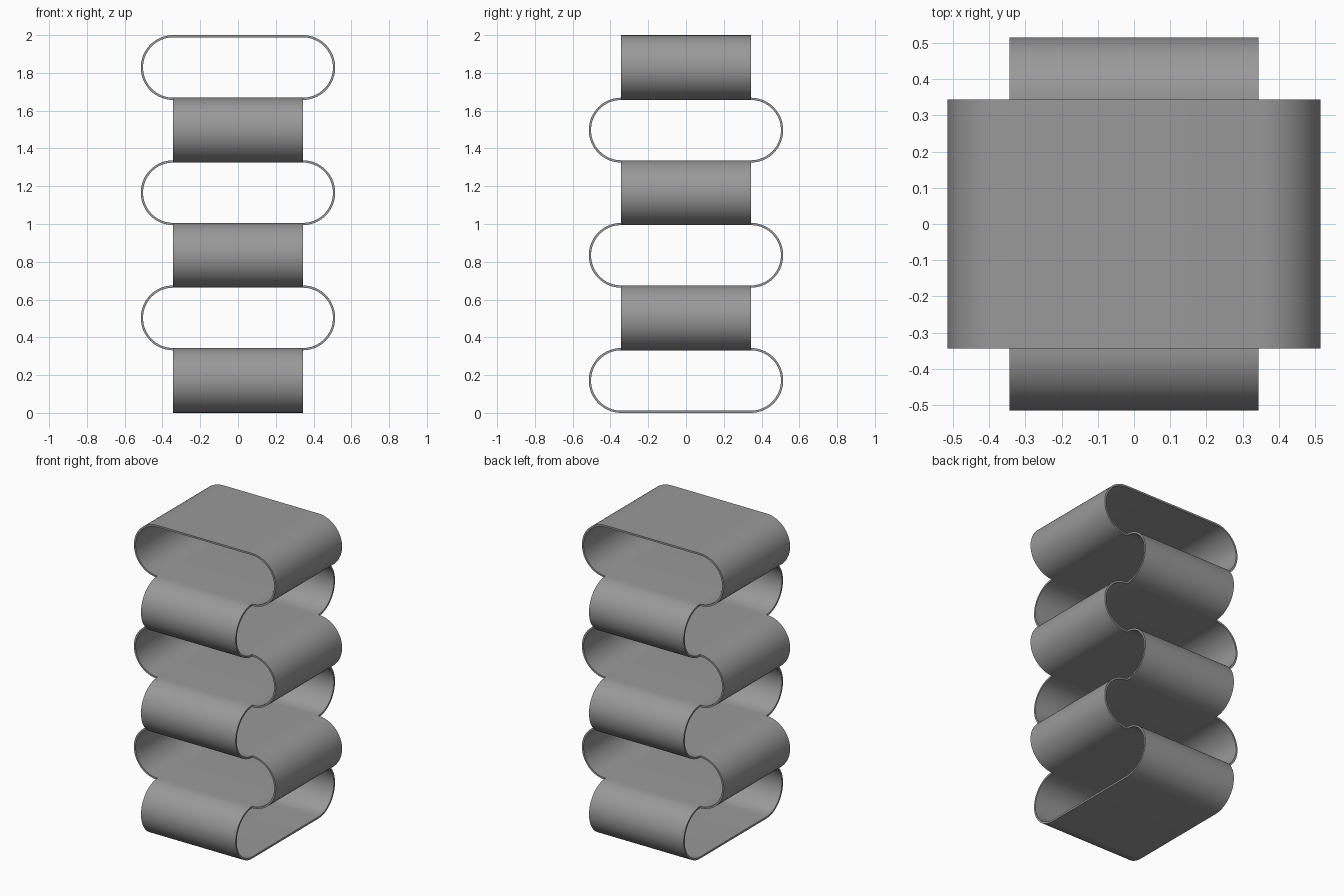
import bpy, bmesh
from math import sin, cos, pi

if "Cube" in bpy.data.objects:
    bpy.data.objects.remove(bpy.data.objects["Cube"])

R = 0.1717        # outer radius of the rounded ends
T = 0.012         # sheet thickness
HALF = 0.343      # half of the straight run, also half of the depth
COUNT = 6
PITCH = (2 - 2 * R) / (COUNT - 1)   # neighbouring loops share one sheet
SEG = 32

grey = bpy.data.materials.new("dark_grey")
grey.diffuse_color = (0.32, 0.32, 0.32, 1)
grey.use_nodes = True
grey.node_tree.nodes["Principled BSDF"].inputs["Base Color"].default_value = grey.diffuse_color


def stadium(r):
    """Rounded slot outline, in (along, up) coordinates."""
    pts = []
    for side, start in ((1, -pi / 2), (-1, pi / 2)):
        for i in range(SEG + 1):
            a = start + pi * i / SEG
            pts.append((side * HALF + r * cos(a), r * sin(a)))
    return pts


def make_loop(name, z, turned):
    bm = bmesh.new()

    def ring(r, depth):
        return [bm.verts.new((depth, u, v + z) if turned else (u, depth, v + z))
                for u, v in stadium(r)]

    # outer front, outer back, inner back, inner front
    rings = [ring(R, -HALF), ring(R, HALF), ring(R - T, HALF), ring(R - T, -HALF)]
    n = len(rings[0])
    for k in range(4):
        a, b = rings[k], rings[(k + 1) % 4]
        for i in range(n):
            j = (i + 1) % n
            bm.faces.new((a[i], a[j], b[j], b[i]))
    bmesh.ops.recalc_face_normals(bm, faces=bm.faces)
    mesh = bpy.data.meshes.new(name)
    bm.to_mesh(mesh)
    bm.free()
    mesh.materials.append(grey)
    obj = bpy.data.objects.new(name, mesh)
    bpy.context.collection.objects.link(obj)
    return obj


# stacked open loops, alternately turned by a quarter
bpy.ops.object.select_all(action='DESELECT')
for i in range(COUNT):
    obj = make_loop(f"shelf_loop_{i + 1}", R + i * PITCH, i % 2 == 0)
    obj.select_set(True)
    bpy.context.view_layer.objects.active = obj
bpy.ops.object.shade_smooth_by_angle(angle=pi / 6)
